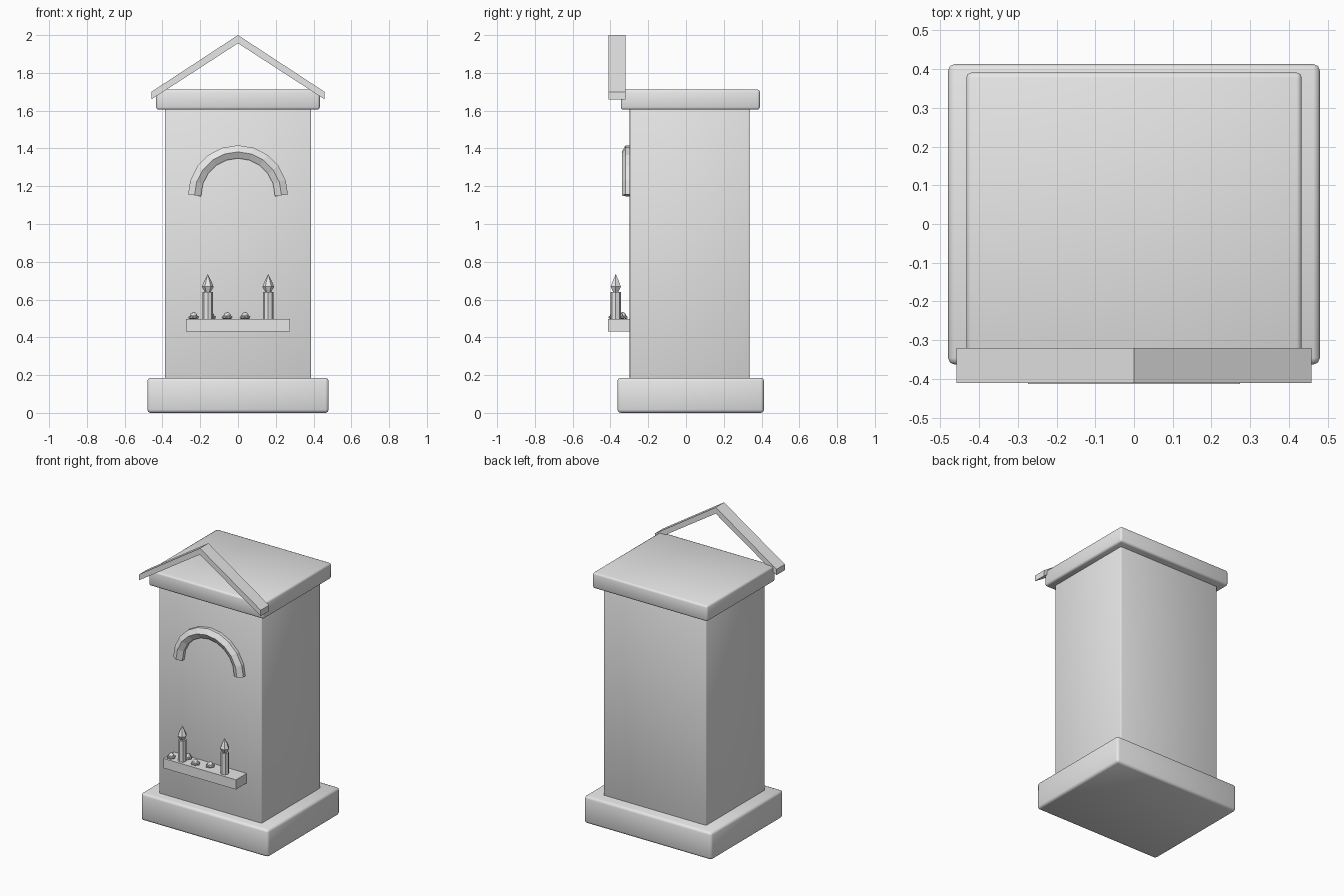
import bpy, bmesh, math
from mathutils import Vector

if "Cube" in bpy.data.objects:
    bpy.data.objects.remove(bpy.data.objects["Cube"])

stone = bpy.data.materials.new("light_grey_stone")
stone.diffuse_color = (0.8, 0.8, 0.8, 1)
stone.use_nodes = True
stone.node_tree.nodes["Principled BSDF"].inputs["Base Color"].default_value = stone.diffuse_color


def finish(name, bm, smooth=False):
    bmesh.ops.recalc_face_normals(bm, faces=bm.faces)
    for f in bm.faces:
        f.smooth = smooth
    me = bpy.data.meshes.new(name)
    bm.to_mesh(me)
    bm.free()
    me.materials.append(stone)
    ob = bpy.data.objects.new(name, me)
    bpy.context.collection.objects.link(ob)
    return ob


def box(name, lo, hi, bevel=0.0):
    bm = bmesh.new()
    bmesh.ops.create_cube(bm, size=1)
    for v in bm.verts:
        v.co = Vector([(a + b) / 2 + c * (b - a) for a, b, c in zip(lo, hi, v.co)])
    if bevel:
        bmesh.ops.bevel(bm, geom=bm.edges[:], offset=bevel, segments=2,
                        profile=0.5, affect='EDGES')
    return finish(name, bm, bevel > 0)


def lathe(name, profile, x, y, sides):
    """Revolve (radius, z) points around a vertical axis at x, y."""
    bm = bmesh.new()
    rings = []
    for r, z in profile:
        if r == 0:
            rings.append([bm.verts.new((x, y, z))] * sides)
        else:
            rings.append([bm.verts.new((x + r * math.cos(2 * math.pi * i / sides),
                                        y + r * math.sin(2 * math.pi * i / sides), z))
                          for i in range(sides)])
    for a, b in zip(rings, rings[1:]):
        for i in range(sides):
            j = (i + 1) % sides
            vs = list(dict.fromkeys([a[i], a[j], b[j], b[i]]))
            bm.faces.new(vs)
    return finish(name, bm)


# Pillar: base, shaft and cap
box("base", (-0.48, -0.363, 0), (0.48, 0.413, 0.186), 0.017)
box("shaft", (-0.387, -0.298, 0.18), (0.387, 0.336, 1.62), 0.006)
box("cap", (-0.433, -0.345, 1.605), (0.433, 0.391, 1.712), 0.013)

# Gable: chevron profile extruded front to back
bm = bmesh.new()
outline = [(-0.458, 1.66), (0, 1.957), (0.458, 1.66), (0.458, 1.70), (0, 2.0), (-0.458, 1.70)]
front = [bm.verts.new((x, -0.41, z)) for x, z in outline]
back = [bm.verts.new((x, -0.32, z)) for x, z in outline]
for i in range(6):
    j = (i + 1) % 6
    bm.faces.new([front[i], front[j], back[j], back[i]])
for side in (front, back):
    bm.faces.new([side[0], side[1], side[4], side[5]])
    bm.faces.new([side[1], side[2], side[3], side[4]])
finish("gable", bm)

# Niche arch: six-sided section swept along a half circle
bm = bmesh.new()
N, R, CZ = 10, 0.23, 1.152
rings = []
for k in range(N + 1):
    a = math.pi * k / N
    tilt = a
    if k == 0:
        tilt += math.pi / N / 2
    elif k == N:
        tilt -= math.pi / N / 2
    ring = []
    for i in range(6):
        t = math.radians(30 + 60 * i)
        d = 0.04 * math.cos(t)
        ring.append(bm.verts.new((R * math.cos(a) + d * math.cos(tilt),
                                  -0.30 + 0.04 * math.sin(t),
                                  CZ + R * math.sin(a) + d * math.sin(tilt))))
    rings.append(ring)
for a, b in zip(rings, rings[1:]):
    for i in range(6):
        j = (i + 1) % 6
        bm.faces.new([a[i], a[j], b[j], b[i]])
bm.faces.new(rings[0])
bm.faces.new(rings[-1])
finish("niche_arch", bm)

# Offering shelf
box("shelf", (-0.274, -0.413, 0.43), (0.274, -0.29, 0.496))

# Candles with flames
for tag, x in (("left", -0.16), ("right", 0.16)):
    lathe("candle_" + tag, [(0, 0.49), (0.027, 0.49), (0.027, 0.64), (0, 0.64)], x, -0.372, 8)
    lathe("flame_" + tag, [(0, 0.636), (0.016, 0.64), (0.031, 0.668), (0.018, 0.70), (0, 0.735)],
          x, -0.372, 6)

# Small flowers: a ring of petals around a round centre
spots = [(-0.235, -0.384), (-0.145, -0.335), (-0.058, -0.375), (0.037, -0.352)]
for n, (x, y) in enumerate(spots):
    bm = bmesh.new()
    for i in range(6):
        a = 2 * math.pi * i / 6
        petal = bmesh.ops.create_icosphere(bm, subdivisions=1, radius=0.012)["verts"]
        for v in petal:
            v.co.z *= 0.8
            v.co += Vector((x + 0.018 * math.cos(a), y + 0.018 * math.sin(a), 0.506))
    heart = bmesh.ops.create_icosphere(bm, subdivisions=2, radius=0.019)["verts"]
    for v in heart:
        v.co += Vector((x, y, 0.515))
    finish("flower_%d" % (n + 1), bm)
